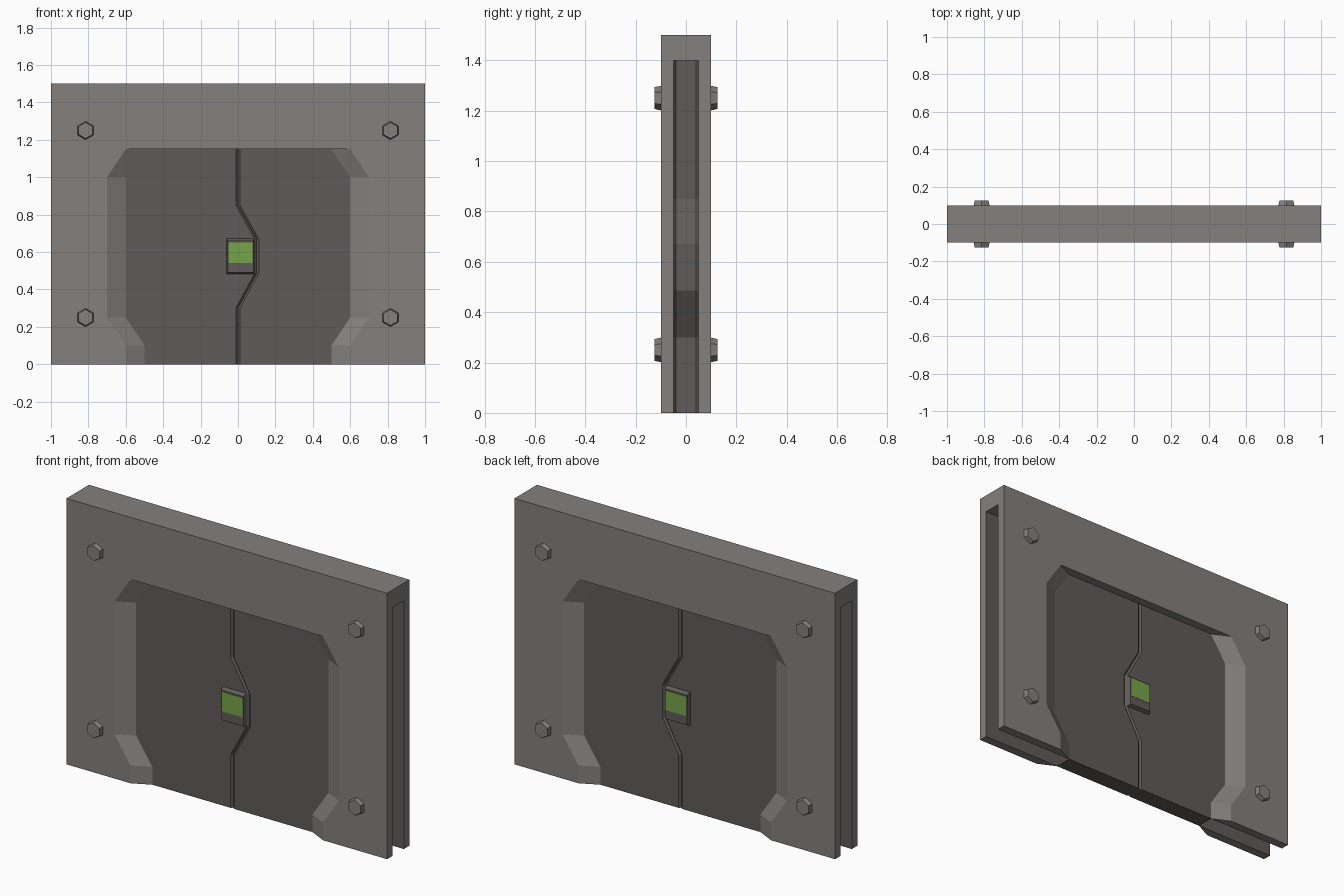
import bpy, bmesh, math
from mathutils import Matrix

if "Cube" in bpy.data.objects:
    bpy.data.objects.remove(bpy.data.objects["Cube"])


def material(name, rgb):
    m = bpy.data.materials.new(name)
    m.diffuse_color = (*rgb, 1)
    m.use_nodes = True
    m.node_tree.nodes["Principled BSDF"].inputs["Base Color"].default_value = m.diffuse_color
    return m


FRAME = material("frame_grey", (0.23, 0.215, 0.205))
DOOR = material("door_dark_grey", (0.115, 0.105, 0.10))
GREEN = material("screen_green", (0.18, 0.38, 0.06))


def build(name, bm, mat):
    bmesh.ops.remove_doubles(bm, verts=bm.verts, dist=1e-5)
    bmesh.ops.recalc_face_normals(bm, faces=bm.faces)
    me = bpy.data.meshes.new(name)
    bm.to_mesh(me)
    bm.free()
    me.materials.append(mat)
    ob = bpy.data.objects.new(name, me)
    bpy.context.collection.objects.link(ob)
    return ob


def face(bm, pts):
    return bm.faces.new([bm.verts.new(p) for p in pts])


def strip(bm, a, b):
    for i in range(len(a) - 1):
        face(bm, [a[i], a[i + 1], b[i + 1], b[i]])


# Frame: hollow shell with a bevelled opening front and back
half = [(0.6, 0), (0.6, 0.1), (0.7, 0.25), (0.7, 1.0), (0.6, 1.15)]
outline = [(-x, z) for x, z in half] + half[::-1]
T, S = 0.1, 0.05          # outer half thickness, slot half width
bm = bmesh.new()
for s in (-1, 1):
    outer = [(x, s * T, z) for x, z in outline]
    inner = [(x - math.copysign(0.1, x), s * S, z) for x, z in outline]
    face(bm, outer + [(1, s * T, 0), (1, s * T, 1.5), (-1, s * T, 1.5), (-1, s * T, 0)])
    strip(bm, outer, inner)
    for x in (-1, 1):
        # underside of each leg
        face(bm, [(x, s * T, 0), (0.6 * x, s * T, 0), (0.5 * x, s * S, 0), (x, s * S, 0)])
for x in (-1, 1):
    # arch-shaped end around the open slot
    face(bm, [(x, -T, 0), (x, -T, 1.5), (x, T, 1.5), (x, T, 0),
              (x, S, 0), (x, S, 1.4), (x, -S, 1.4), (x, -S, 0)])
for z, w in ((1.5, T), (1.4, S)):
    face(bm, [(-1, -w, z), (1, -w, z), (1, w, z), (-1, w, z)])
build("frame", bm, FRAME)

# Sliding doors: skins running into the slot, meeting at a kinked bevelled seam
seam = [(0, 0), (0, 0.3), (0.1, 0.485), (0.1, 0.67), (0, 0.85), (0, 1.4)]
C = 0.011                 # seam bevel
for side, name in ((-1, "left_door"), (1, "right_door")):
    bm = bmesh.new()
    for s in (-1, 1):
        lip = [(x + side * C, s * S, z) for x, z in seam]
        core = [(x, s * (S - 0.01), z) for x, z in seam]
        face(bm, lip + [(side, s * S, 1.4), (side, s * S, 0)])
        strip(bm, lip, core)
    strip(bm, [(x, -S + 0.01, z) for x, z in seam], [(x, S - 0.01, z) for x, z in seam])
    # underside across the doorway
    face(bm, [(side * 0.5, -S, 0), (side * C, -S, 0), (0, -S + 0.01, 0),
              (0, S - 0.01, 0), (side * C, S, 0), (side * 0.5, S, 0)])
    build(name, bm, DOOR)

# Lock pads with green screens, and hexagonal bolts, on both sides
for s, where in ((-1, "front"), (1, "back")):
    bm = bmesh.new()
    base = [(x, s * S, z) for x, z in ((-0.062, 0.482), (0.09, 0.482), (0.09, 0.672), (-0.062, 0.672))]
    top = [(x, s * 0.07, z) for x, z in ((-0.054, 0.492), (0.082, 0.492), (0.082, 0.66), (-0.054, 0.66))]
    strip(bm, base + base[:1], top + top[:1])
    face(bm, top)
    build(where + "_lock_pad", bm, DOOR)

    bm = bmesh.new()
    bmesh.ops.create_cube(bm, size=1, matrix=Matrix.Translation((0.014, s * 0.07, 0.597))
                          @ Matrix.Diagonal((0.128, 0.003, 0.11, 1)))
    build(where + "_lock_screen", bm, GREEN)

    for x in (-0.815, 0.815):
        for z in (0.25, 1.25):
            bm = bmesh.new()
            turn = Matrix.Rotation(-s * math.pi / 2, 4, 'X')
            bmesh.ops.create_cone(bm, cap_ends=True, segments=6, radius1=0.05,
                                  radius2=0.043, depth=0.03,
                                  matrix=Matrix.Translation((x, s * 0.11, z)) @ turn)
            build(where + "_bolt", bm, FRAME)
